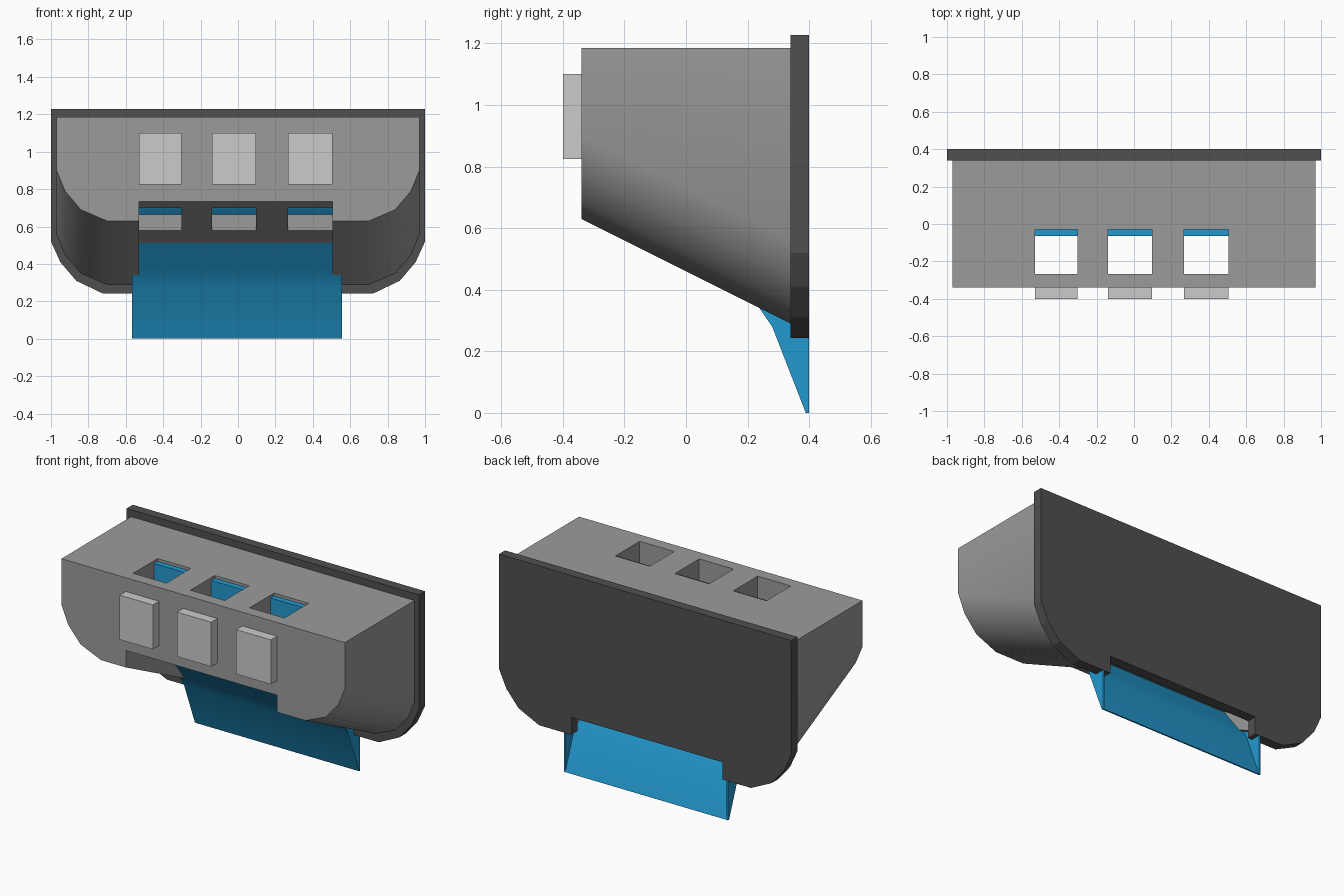
import bpy, bmesh, math

if "Cube" in bpy.data.objects:
    bpy.data.objects.remove(bpy.data.objects["Cube"])


def material(name, rgb):
    m = bpy.data.materials.new(name)
    m.diffuse_color = (*rgb, 1)
    m.use_nodes = True
    m.node_tree.nodes["Principled BSDF"].inputs["Base Color"].default_value = m.diffuse_color
    return m


GREY = material("mid grey", (0.33, 0.33, 0.33))
DARK = material("dark grey", (0.08, 0.08, 0.08))
LIGHT = material("light grey", (0.60, 0.60, 0.60))
BLUE = material("blue", (0.016, 0.32, 0.63))


def loft(name, ring_a, ring_b, mat):
    """Closed solid between two rings with equal point counts."""
    bm = bmesh.new()
    a = [bm.verts.new(p) for p in ring_a]
    b = [bm.verts.new(p) for p in ring_b]
    bm.faces.new(a)
    bm.faces.new(b[::-1])
    for i in range(len(a)):
        j = (i + 1) % len(a)
        bm.faces.new((a[j], a[i], b[i], b[j]))
    bmesh.ops.recalc_face_normals(bm, faces=bm.faces)
    me = bpy.data.meshes.new(name)
    bm.to_mesh(me)
    bm.free()
    me.materials.append(mat)
    ob = bpy.data.objects.new(name, me)
    bpy.context.collection.objects.link(ob)
    return ob


def side_prism(name, profile, x0, x1, mat):
    """Extrude a (y, z) profile along x."""
    return loft(name, [(x0, y, z) for y, z in profile],
                [(x1, y, z) for y, z in profile], mat)


def box(name, x0, x1, y0, y1, z0, z1, mat):
    return side_prism(name, [(y0, z0), (y1, z0), (y1, z1), (y0, z1)], x0, x1, mat)


def select(ob):
    bpy.ops.object.select_all(action='DESELECT')
    ob.select_set(True)
    bpy.context.view_layer.objects.active = ob


def cut(ob, cutter):
    mod = ob.modifiers.new("cut", 'BOOLEAN')
    mod.operation = 'DIFFERENCE'
    mod.solver = 'EXACT'
    mod.object = cutter
    select(ob)
    bpy.ops.object.modifier_apply(modifier=mod.name)
    bpy.data.objects.remove(cutter)


def smooth(ob, degrees):
    select(ob)
    bpy.ops.object.shade_smooth_by_angle(angle=math.radians(degrees))


def tub_ring(half, y, top, drop):
    """Outline with chamfered lower corners; half lists right-side (x, z)."""
    right = [(half[0][0], top)] + [(x, z - drop) for x, z in half]
    pts = right + [(-x, z) for x, z in reversed(right)]
    return [(x, y, z) for x, z in pts]


WINDOWS = [(-0.53, -0.303), (-0.138, 0.097), (0.268, 0.505)]
SLOT = (-0.53, 0.505)

# Housing: underside slopes down toward the back
corner = [(0.97, 0.90), (0.925, 0.79), (0.84, 0.69), (0.70, 0.63)]
body = loft("housing", tub_ring(corner, -0.34, 1.185, 0),
            tub_ring(corner, 0.34, 1.185, 0.34), GREY)

# Sloped channel along the underside
cut(body, side_prism("channel_cutter", [(-0.44, 0.785), (0.44, 0.345),
                                        (0.44, 0.0), (-0.44, 0.0)], *SLOT, GREY))
# Vertical shafts from the top into the channel
for x0, x1 in WINDOWS:
    e = 0.0005
    cut(body, box("shaft_cutter", max(x0, SLOT[0] + e), min(x1, SLOT[1] - e),
                  -0.268, -0.03, 0.5, 1.4, GREY))
smooth(body, 40)

# Back plate with a notch in its lower edge
rim = [(1.0, 0.52), (0.95, 0.41), (0.865, 0.31), (0.725, 0.243)]
plate = loft("back_plate", tub_ring(rim, 0.34, 1.228, 0),
             tub_ring(rim, 0.40, 1.228, 0), DARK)
cut(plate, box("notch_cutter", *SLOT, 0.3, 0.5, 0.0, 0.35, DARK))

# Front pads and the blue tongues standing in the shafts
for i, (x0, x1) in enumerate(WINDOWS):
    box(f"front_pad_{i}", x0, x1, -0.40, -0.34, 0.825, 1.10, LIGHT)
    box(f"tongue_{i}", x0, x1, -0.065, -0.029, 0.72, 1.168, BLUE)

# Curved chute sheet running from the shafts down to the lip
front = [(-0.065, 0.72), (-0.03, 0.665), (0.03, 0.60), (0.12, 0.495),
         (0.235, 0.345), (0.28, 0.28), (0.389, 0.0)]
back = [(y + 0.012, z + 0.005) for y, z in front[:-1]] + [(0.3985, 0.0)]
chute = side_prism("chute", front + back[::-1], -0.565, 0.555, BLUE)
smooth(chute, 50)

# Side cheeks closing the chute ends
cheek = front[4:] + [(0.399, 0.0), (0.399, 0.345)]
for name, x0 in (("left_cheek", -0.567), ("right_cheek", 0.547)):
    side_prism(name, cheek, x0, x0 + 0.01, BLUE)
